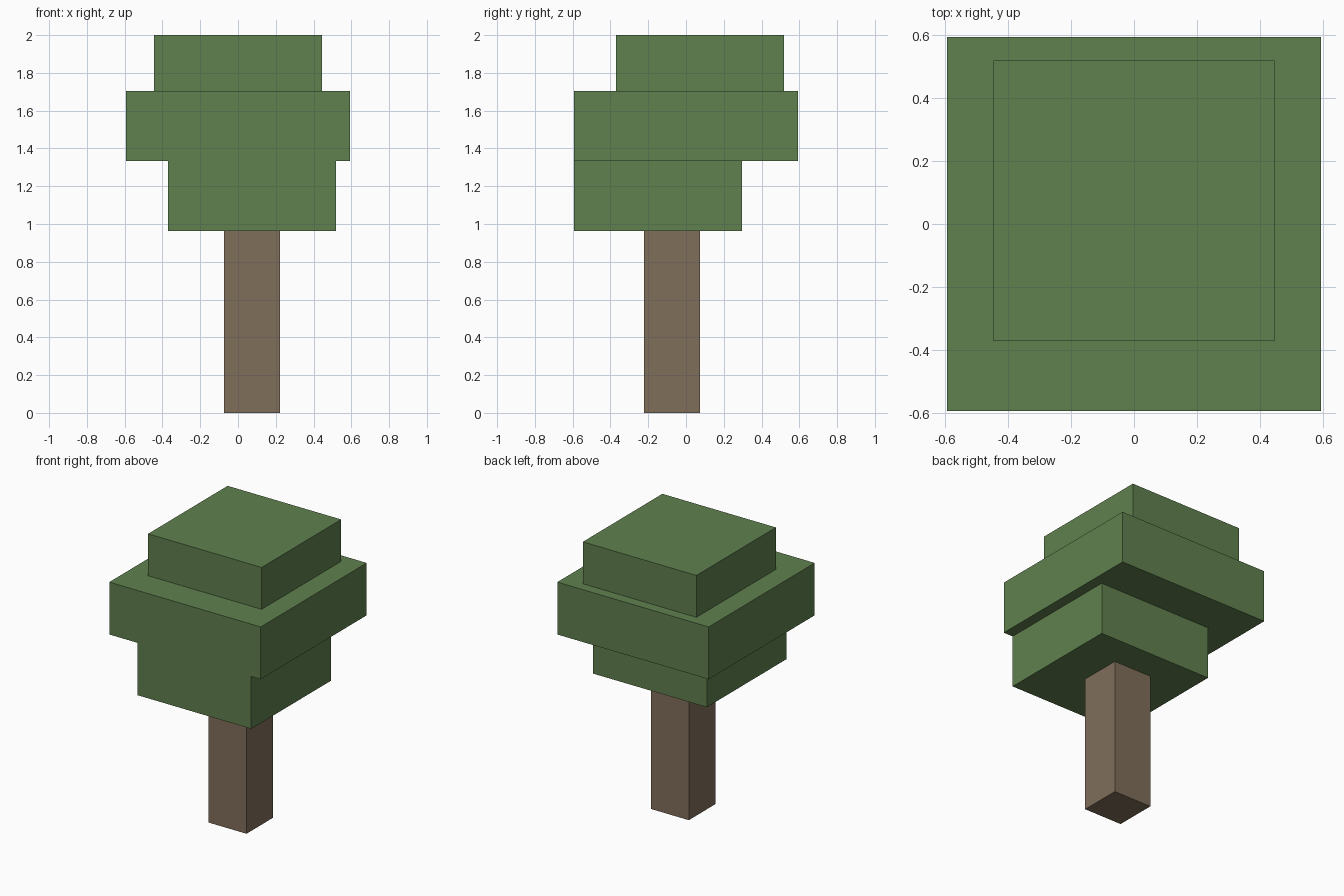
import bpy
from mathutils import Matrix, Vector

cube = bpy.data.objects.get("Cube")
if cube:
    bpy.data.objects.remove(cube, do_unlink=True)

import bmesh


def make_material(name, rgb):
    mat = bpy.data.materials.new(name)
    mat.use_nodes = True
    mat.diffuse_color = (*rgb, 1)
    bsdf = next(n for n in mat.node_tree.nodes if n.type == "BSDF_PRINCIPLED")
    bsdf.inputs["Base Color"].default_value = (*rgb, 1)
    return mat


def make_block(name, centre, width, bottom, top, mat):
    """Square block centred on (x, y), between two heights."""
    bm = bmesh.new()
    size = Matrix.Diagonal((width, width, top - bottom, 1))
    bmesh.ops.create_cube(bm, size=1, matrix=size)
    mesh = bpy.data.meshes.new(name)
    bm.to_mesh(mesh)
    bm.free()
    mesh.materials.append(mat)
    obj = bpy.data.objects.new(name, mesh)
    obj.location = Vector((*centre, (bottom + top) / 2))
    bpy.context.collection.objects.link(obj)


leaf = make_material("leaf_green", (0.115, 0.216, 0.077))
bark = make_material("bark_brown", (0.216, 0.156, 0.102))

# All parts sit on one grid of equal steps
U = 2 / 13.5

# Trunk
make_block("trunk", (0.5 * U, -0.5 * U), 2 * U, 0, 6.5 * U, bark)

# Foliage, three offset tiers
make_block("lower_foliage", (0.5 * U, -U), 6 * U, 6.5 * U, 9 * U, leaf)
make_block("middle_foliage", (0, 0), 8 * U, 9 * U, 11.5 * U, leaf)
make_block("top_foliage", (0, 0.5 * U), 6 * U, 11.5 * U, 13.5 * U, leaf)
